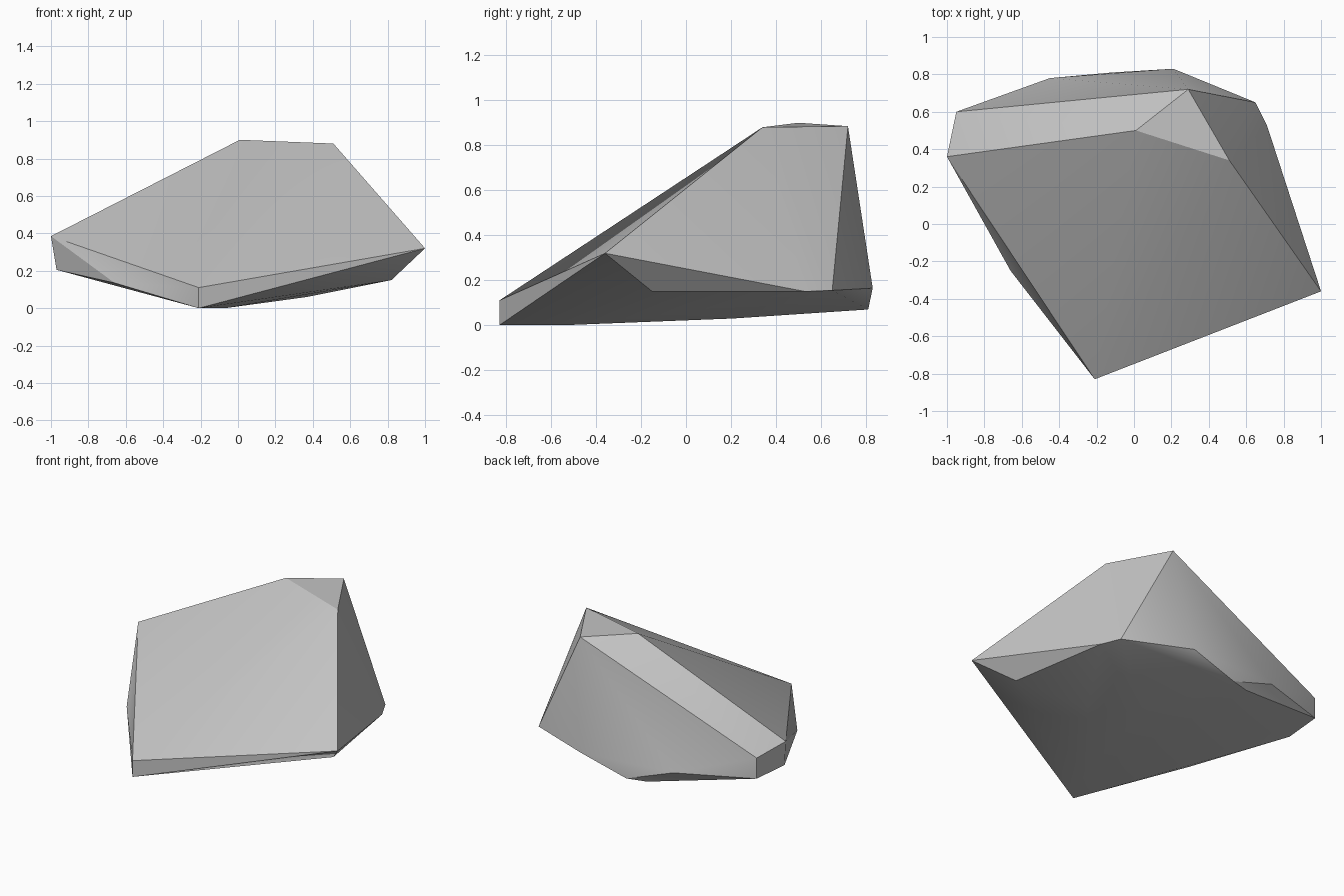
import bpy
import bmesh
import math

cube = bpy.data.objects.get("Cube")
if cube:
    bpy.data.objects.remove(cube, do_unlink=True)

# Stone colour
stone = bpy.data.materials.new("grey stone")
stone.use_nodes = True
grey = (0.55, 0.55, 0.55, 1)
stone.diffuse_color = grey
stone.node_tree.nodes["Principled BSDF"].inputs["Base Color"].default_value = grey

# Corners of the rock, grouped by region
crown = [(0.01, 0.50, 0.90), (0.51, 0.34, 0.88), (0.29, 0.72, 0.885)]
left_end = [(1, -0.36, 0.32), (0.82, -0.15, 0.15), (0.71, 0.53, 0.15),
            (0.65, 0.65, 0.155)]
right_end = [(-1, 0.36, 0.385), (-0.95, 0.60, 0.35), (-0.95, 0.60, 0.21),
             (-0.97, 0.33, 0.205), (-0.66, -0.25, 0.135)]
back = [(0.21, 0.83, 0.165), (-0.45, 0.78, 0.185), (-0.12, 0.81, 0.07),
        (-0.25, 0.775, 0.07)]
front_tip = [(-0.21, -0.83, 0.11), (-0.21, -0.83, 0)]
underside = [(-0.07, -0.55, 0), (0.37, 0, 0.06), (0.10, 0.21, 0.03)]

# Wrap the corners in a faceted hull
bm = bmesh.new()
for corner in crown + left_end + right_end + back + front_tip + underside:
    bm.verts.new(corner)
bmesh.ops.convex_hull(bm, input=bm.verts[:])
loose = [v for v in bm.verts if not v.link_faces]
bmesh.ops.delete(bm, geom=loose, context="VERTS")
bmesh.ops.recalc_face_normals(bm, faces=bm.faces[:])
mesh = bpy.data.meshes.new("rock")
bm.to_mesh(mesh)
bm.free()
mesh.materials.append(stone)

rock = bpy.data.objects.new("rock", mesh)
bpy.context.collection.objects.link(rock)

# Soft shading across shallow folds, crisp main edges
bpy.context.view_layer.objects.active = rock
rock.select_set(True)
bpy.ops.object.shade_smooth_by_angle(angle=math.radians(30))
